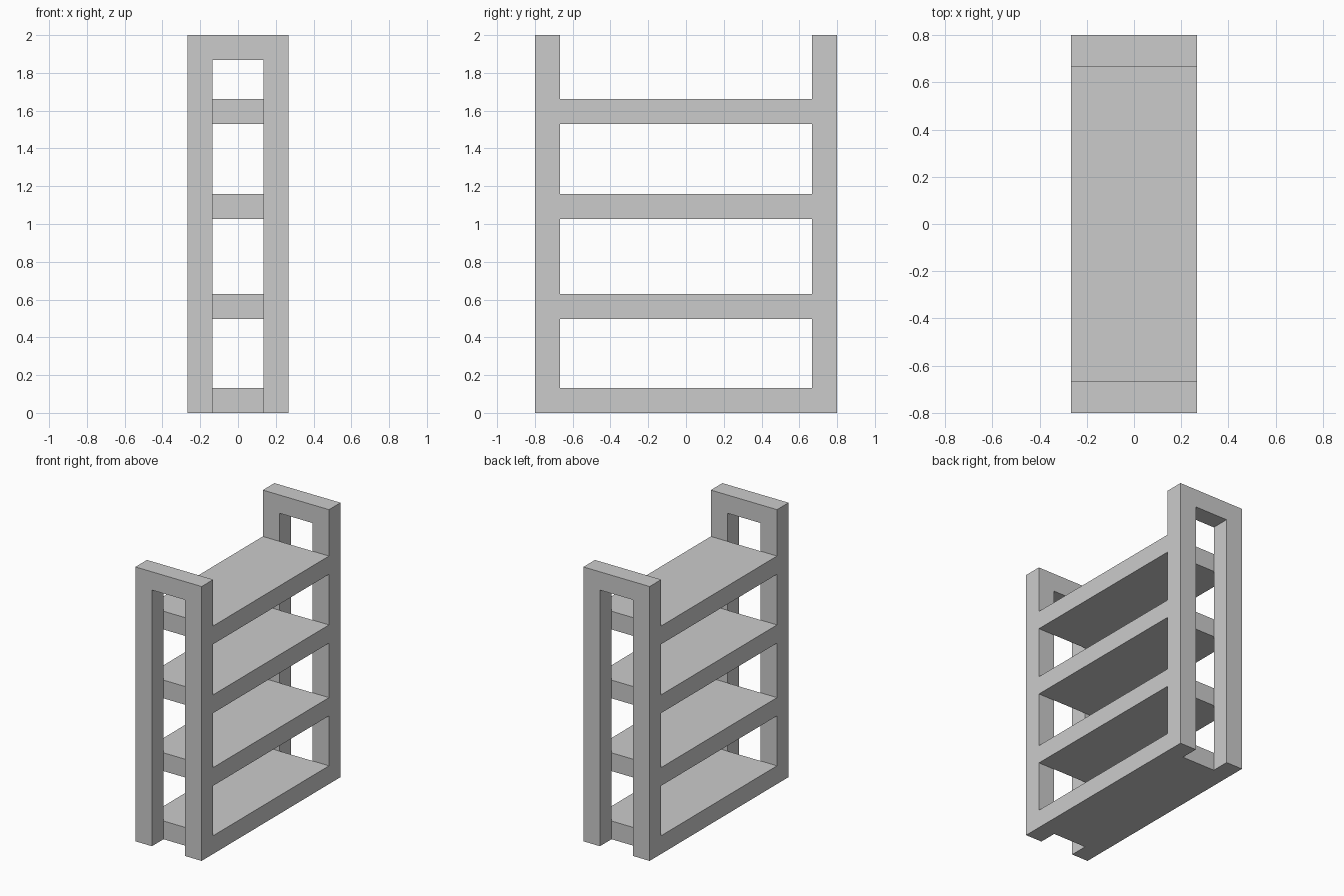
import bpy
import bmesh

if "Cube" in bpy.data.objects:
    bpy.data.objects.remove(bpy.data.objects["Cube"])

HALF_W, HALF_D, HEIGHT = 0.267, 0.8, 2.0
T = 0.133                      # thickness of every board
INNER_W = HALF_W - T
INNER_D = HALF_D - T


def extrude_profile(name, points, y0, y1):
    """Extrude an (x, z) outline from y0 to y1."""
    bm = bmesh.new()
    face = bm.faces.new([bm.verts.new((x, y0, z)) for x, z in points])
    result = bmesh.ops.extrude_face_region(bm, geom=[face])
    moved = [g for g in result["geom"] if isinstance(g, bmesh.types.BMVert)]
    bmesh.ops.translate(bm, verts=moved, vec=(0, y1 - y0, 0))
    bmesh.ops.recalc_face_normals(bm, faces=bm.faces)
    mesh = bpy.data.meshes.new(name)
    bm.to_mesh(mesh)
    bm.free()
    obj = bpy.data.objects.new(name, mesh)
    bpy.context.collection.objects.link(obj)
    return obj


# End frames: two posts joined by a top rail, open at the floor
frame = [(-HALF_W, 0), (-HALF_W, HEIGHT), (HALF_W, HEIGHT), (HALF_W, 0),
         (INNER_W, 0), (INNER_W, HEIGHT - T), (-INNER_W, HEIGHT - T), (-INNER_W, 0)]
extrude_profile("front_frame", frame, -HALF_D, -INNER_D)
extrude_profile("back_frame", frame, INNER_D, HALF_D)

# Shelves: full-width slabs between the two frames
for i, z in enumerate((0.0, 0.497, 1.027, 1.529)):
    outline = [(-HALF_W, z), (-HALF_W, z + T), (HALF_W, z + T), (HALF_W, z)]
    extrude_profile(f"shelf_{i + 1}", outline, -INNER_D, INNER_D)
